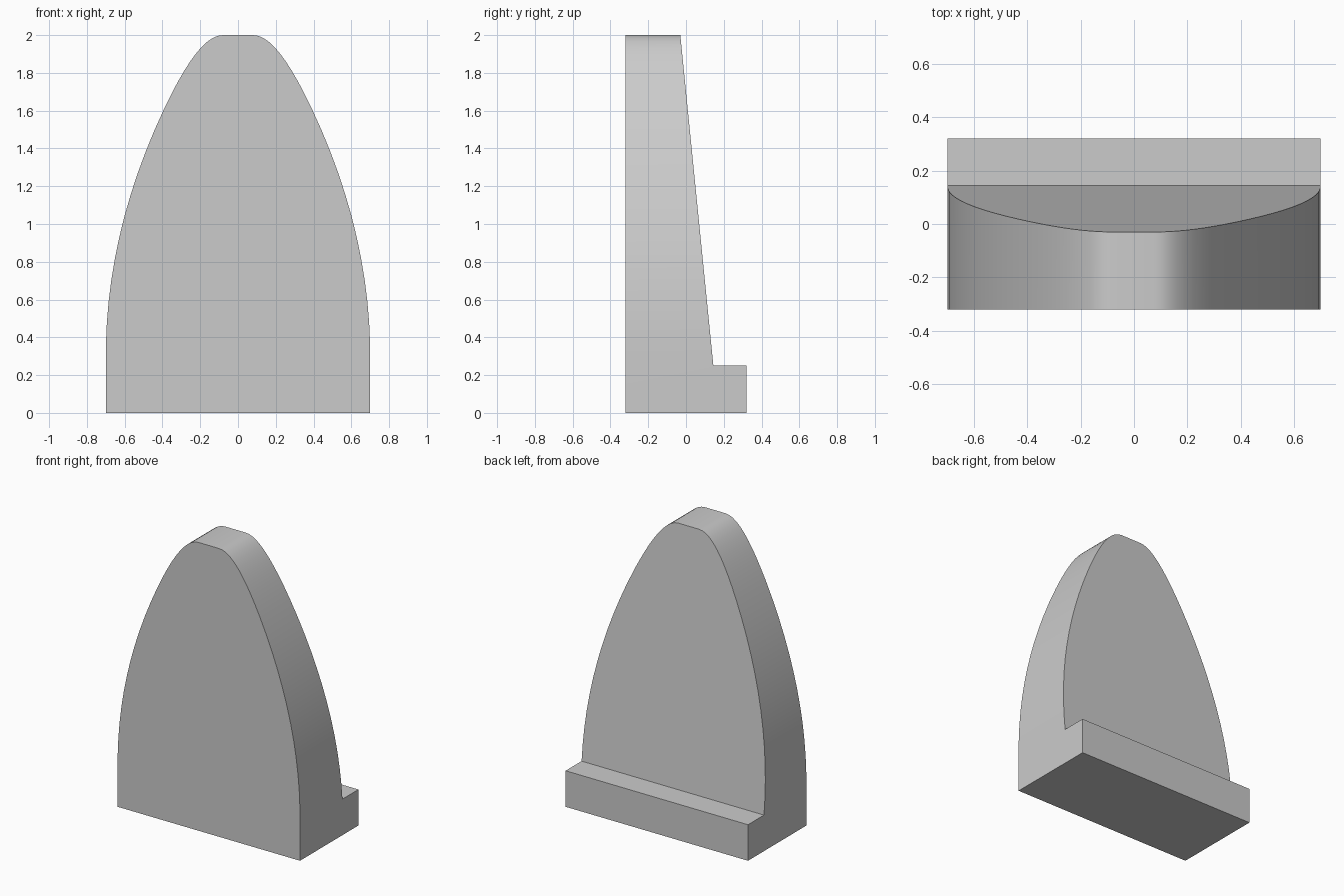
import bpy, bmesh, math
from mathutils import Vector

if "Cube" in bpy.data.objects:
    bpy.data.objects.remove(bpy.data.objects["Cube"])


def prism(name, points, direction):
    """Closed profile extruded along a direction."""
    bm = bmesh.new()
    face = bm.faces.new([bm.verts.new(p) for p in points])
    ext = bmesh.ops.extrude_face_region(bm, geom=[face])
    moved = [g for g in ext["geom"] if isinstance(g, bmesh.types.BMVert)]
    bmesh.ops.translate(bm, verts=moved, vec=Vector(direction))
    bmesh.ops.recalc_face_normals(bm, faces=bm.faces)
    mesh = bpy.data.meshes.new(name)
    bm.to_mesh(mesh)
    bm.free()
    obj = bpy.data.objects.new(name, mesh)
    bpy.context.collection.objects.link(obj)
    return obj


# Right half of the arched outline: straight foot, parabolic flank, rounded crown
half = [(0.70, 0.0)]
for i in range(13):
    z = 0.25 + 1.36 * i / 12
    half.append((0.70 - 0.18 * max(0, z - 0.30) ** 2, z))
a, b, c, d = [Vector(p) for p in ((half[-1]), (0.27, 1.865), (0.17, 2.0), (0.08, 2.0))]
for i in range(1, 11):
    t = i / 10
    p = a * (1 - t) ** 3 + b * 3 * t * (1 - t) ** 2 + c * 3 * t * t * (1 - t) + d * t ** 3
    half.append((p.x, p.y))
outline = half + [(-x, z) for x, z in reversed(half)]
slab = prism("arched_slab", [(x, -0.32, z) for x, z in outline], (0, 0.64, 0))

# Side profile cutter: sloped back face above a base ledge
slope = (-0.03 - 0.145) / 1.75
side = [(-0.6, -0.2), (0.6, -0.2), (0.6, 0.25), (0.145, 0.25),
        (0.145 + slope * 2.0, 2.25), (-0.6, 2.25)]
cutter = prism("side_profile_cutter", [(-1, y, z) for y, z in side], (2, 0, 0))
cutter.hide_render = True

# Keep only the volume shared by both profiles
mod = slab.modifiers.new("side_profile", 'BOOLEAN')
mod.operation = 'INTERSECT'
mod.solver = 'EXACT'
mod.object = cutter
bpy.context.view_layer.objects.active = slab
slab.select_set(True)
bpy.ops.object.modifier_apply(modifier=mod.name)
bpy.data.objects.remove(cutter)
bpy.ops.object.shade_smooth_by_angle(angle=math.radians(30))
